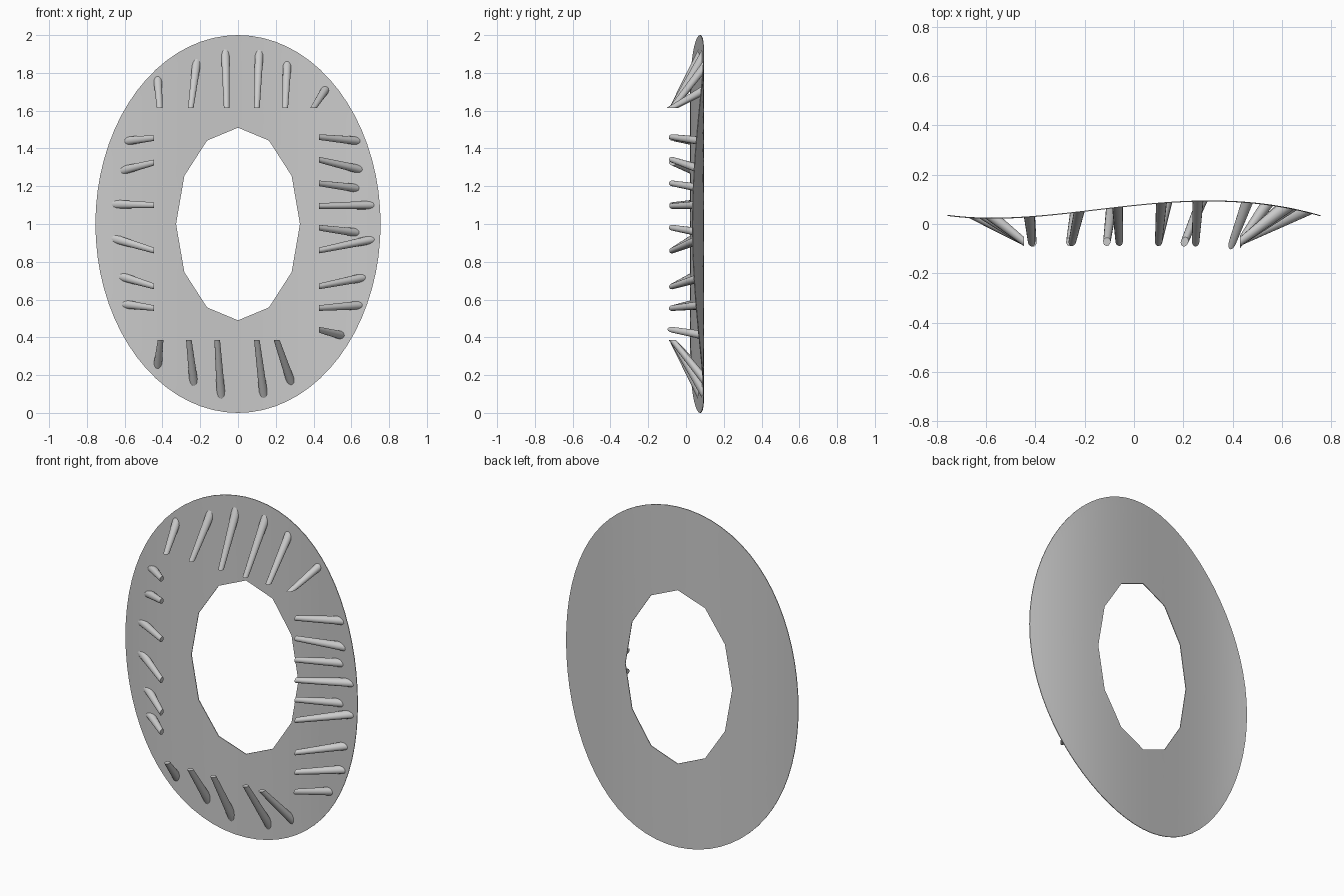
import bpy, bmesh, math
from mathutils import Vector

if "Cube" in bpy.data.objects:
    bpy.data.objects.remove(bpy.data.objects["Cube"])

# gentle wave of the plate: y as a smooth curve through five points
WAVE = [(-.75, .034), (-.4, .031), (0, .075), (.35, .093), (.75, .035)]


def wave(x):
    total = 0
    for i, (xi, yi) in enumerate(WAVE):
        w = 1
        for j, (xj, _) in enumerate(WAVE):
            if i != j:
                w *= (x - xj) / (xi - xj)
        total += w * yi
    return total


def make_object(name, bm):
    bmesh.ops.recalc_face_normals(bm, faces=bm.faces)
    mesh = bpy.data.meshes.new(name)
    bm.to_mesh(mesh)
    bm.free()
    ob = bpy.data.objects.new(name, mesh)
    bpy.context.collection.objects.link(ob)
    return ob


def smooth(ob):
    bpy.ops.object.select_all(action='DESELECT')
    bpy.context.view_layer.objects.active = ob
    ob.select_set(True)
    bpy.ops.object.shade_smooth_by_angle(angle=math.radians(40))


# oval ring plate with a coarse twelve-sided hole, bent along the wave
def build_plate():
    n, rings, sides, half = 72, 10, 12, .002
    bm = bmesh.new()

    def oval(a, b, t):
        return Vector((a * math.sin(t), b * math.cos(t)))

    grid = []
    for side in (-half, half):
        layer = []
        for i in range(n):
            t = math.tau * i / n
            k, f = divmod(i * sides / n, 1)
            step = math.tau / sides
            inner = oval(.328, .51, k * step).lerp(oval(.328, .51, (k + 1) * step), f)
            outer = oval(.755, 1, t)
            row = []
            for r in range(rings + 1):
                p = inner.lerp(outer, r / rings)
                row.append(bm.verts.new((p.x, wave(p.x) + side, 1 + p.y)))
            layer.append(row)
        grid.append(layer)
    front, back = grid
    for i in range(n):
        j = (i + 1) % n
        for layer in grid:
            for r in range(rings):
                bm.faces.new((layer[i][r], layer[i][r + 1], layer[j][r + 1], layer[j][r]))
        for r in (0, rings):
            bm.faces.new((front[i][r], front[j][r], back[j][r], back[i][r]))
    return make_object("ring_plate", bm)


# tapered peg: flat-cut thin tip facing the centre, wide foot on the plate
def build_peg(name, tip, foot, normal, n=14):
    a = Vector((tip[0], -.072, tip[1]))
    b = Vector((foot[0], wave(foot[0]), foot[1]))
    d = (b - a).normalized()
    b -= Vector((d.x, 0, d.z)) * .02
    b.y = wave(b.x)
    d = (b - a).normalized()
    u = d.cross(normal).normalized()
    v = d.cross(u)
    bm = bmesh.new()
    loops = []
    for centre, radius, plane in ((a, .015, normal), (b, .022, Vector((0, 1, 0)))):
        loop = []
        for i in range(n):
            t = math.tau * i / n
            off = (u * math.cos(t) + v * math.sin(t)) * radius
            off -= d * (off.dot(plane) / d.dot(plane))   # slide to the cut plane
            p = centre + off
            if centre is b:
                p.y = wave(p.x)
            loop.append(bm.verts.new(p))
        loops.append(loop)
    for i in range(n):
        j = (i + 1) % n
        bm.faces.new((loops[0][i], loops[0][j], loops[1][j], loops[1][i]))
    bm.faces.new(loops[0])
    bm.faces.new(loops[1])
    return make_object(name, bm)


# pegs per side: (tip position along the side, foot x, foot z)
X, Z = Vector((1, 0, 0)), Vector((0, 0, 1))
TOP = [(-.415, -.425, 1.765), (-.25, -.22, 1.85), (-.06, -.067, 1.90),
       (.10, .112, 1.90), (.25, .26, 1.845), (.40, .465, 1.715)]
BOTTOM = [(-.41, -.425, .25), (-.26, -.235, .165), (-.11, -.09, .10),
          (.10, .135, .10), (.205, .28, .165)]
LEFT = [(1.455, -.585, 1.44), (1.325, -.605, 1.285), (1.10, -.645, 1.105),
        (.86, -.645, .92), (.67, -.61, .72), (.555, -.595, .575)]
RIGHT = [(1.46, .63, 1.44), (1.34, .64, 1.29), (1.215, .625, 1.19),
         (1.095, .695, 1.10), (.98, .625, .955), (.86, .695, .915),
         (.67, .655, .715), (.555, .64, .57), (.44, .55, .41)]

smooth(build_plate())
for i, (x, fx, fz) in enumerate(TOP):
    smooth(build_peg(f"top_peg_{i}", (x, 1.615), (fx, fz), Z))
for i, (x, fx, fz) in enumerate(BOTTOM):
    smooth(build_peg(f"bottom_peg_{i}", (x, .385), (fx, fz), Z))
for i, (z, fx, fz) in enumerate(LEFT):
    smooth(build_peg(f"left_peg_{i}", (-.445, z), (fx, fz), X))
for i, (z, fx, fz) in enumerate(RIGHT):
    smooth(build_peg(f"right_peg_{i}", (.43, z), (fx, fz), X))
